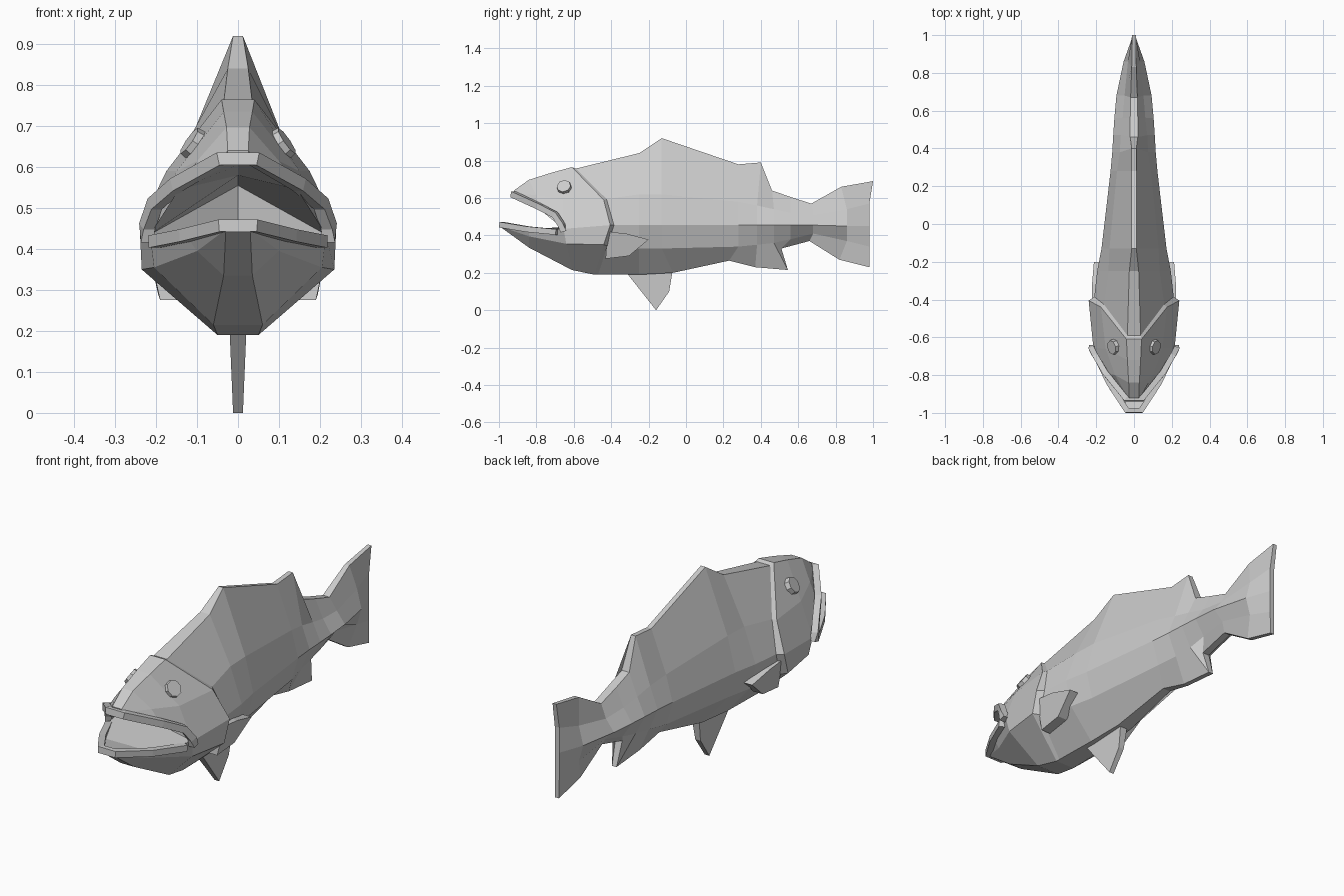
import bpy, bmesh, math
from mathutils import Vector

if "Cube" in bpy.data.objects:
    bpy.data.objects.remove(bpy.data.objects["Cube"])

grey = bpy.data.materials.new("stone grey")
grey.diffuse_color = (0.6, 0.6, 0.6, 1)
grey.use_nodes = True
grey.node_tree.nodes["Principled BSDF"].inputs["Base Color"].default_value = grey.diffuse_color


def finish(name, bm):
    """Weld, fix normals and store the mesh as a flat shaded object."""
    bmesh.ops.remove_doubles(bm, verts=bm.verts[:], dist=0.0005)
    bmesh.ops.recalc_face_normals(bm, faces=bm.faces[:])
    me = bpy.data.meshes.new(name)
    bm.to_mesh(me)
    bm.free()
    me.materials.append(grey)
    ob = bpy.data.objects.new(name, me)
    bpy.context.collection.objects.link(ob)
    return ob


def flip(p):
    return (-p[0], p[1], p[2])


def face(bm, pts):
    bm.faces.new([bm.verts.new(p) for p in pts])


def loft(bm, rows, closed=False):
    """Skin consecutive rows of points with quads."""
    for a, b in zip(rows, rows[1:]):
        n = len(a)
        for i in range(n if closed else n - 1):
            j = (i + 1) % n
            face(bm, (a[i], a[j], b[j], b[i]))


def both(half):
    """Right half row, ridge first, to a full row: left edge to right edge."""
    return [flip(p) for p in reversed(half)] + list(half)


bm = bmesh.new()

# Trunk sections: top y,z,w | side y | upper x,z | mid x,z | lower x,z | bottom y,z,w
trunk = [
    (-.25, .84, .025, -.25, .135, .62, .195, .455, .165, .33, -.25, .19, .045),
    (-.13, .92, .012, -.13, .13, .62, .172, .455, .14, .33, -.07, .20, .035),
    (.28, .78, .012, .28, .09, .58, .124, .455, .09, .34, .23, .265, .02),
    (.40, .79, .012, .38, .075, .56, .115, .455, .07, .35, .37, .23, .012),
    (.46, .64, .02, .47, .07, .54, .110, .455, .06, .36, .545, .215, .012),
    (.56, .605, .02, .56, .06, .52, .104, .455, .055, .38, .51, .33, .018),
    (.67, .57, .018, .68, .05, .51, .093, .455, .045, .41, .66, .37, .016),
    (.83, .66, .012, .86, .032, .54, .055, .45, .032, .37, .82, .27, .012),
    (1.0, .69, .010, .98, .012, .57, .012, .45, .012, .34, .98, .23, .010),
]
gill = [(.04, -.61, .765), (.175, -.44, .59), (.24, -.405, .455),
        (.235, -.44, .35), (.05, -.49, .19)]
collar = [(.035, -.59, .757), (.16, -.425, .595), (.21, -.385, .455),
          (.205, -.42, .345), (.05, -.47, .19)]
halves = [gill, collar]
for yt, zt, wt, ys, xu, zu, xm, zm, xl, zl, yb, zb, wb in trunk:
    halves.append([(wt, yt, zt), (xu, ys, zu), (xm, ys, zm), (xl, ys, zl), (wb, yb, zb)])
rings = [both(h) for h in halves]
loft(bm, rings, closed=True)

# Flat trailing edge of the tail
end = halves[-1]
for a, b in zip(end, end[1:]):
    face(bm, (a, b, flip(b), flip(a)))

# Upper head: ridge, brow, lip edge
corner = (.215, -.655, .435)
upper = [gill[:3],
         [(.035, -.72, .735), (.15, -.66, .59), corner],
         [(.028, -.84, .697), (.10, -.80, .615), (.145, -.79, .545)],
         [(.025, -.92, .64), (.032, -.92, .625), (.035, -.915, .605)]]
loft(bm, [both(h) for h in upper])
face(bm, (upper[3][0], upper[3][2], flip(upper[3][2]), flip(upper[3][0])))

# Lower jaw: keel, flank, lip edge
lower = [[gill[4], gill[3], gill[2]],
         [(.06, -.61, .215), (.205, -.64, .355), corner],
         [(.035, -.84, .335), (.10, -.84, .395), (.125, -.84, .43)],
         [(.03, -.985, .44), (.033, -.985, .445), (.035, -.985, .46)]]
loft(bm, [both(h) for h in lower])
face(bm, (lower[3][0], lower[3][2], flip(lower[3][2]), flip(lower[3][0])))

# Mouth lining: roof, floor and throat
roof_mid = [(0, -.5, .555), (0, -.78, .58), (0, -.915, .605)]
floor_mid = [(0, -.5, .46), (0, -.82, .42), (0, -.985, .46)]
for jaw, mids in ((upper, roof_mid), (lower, floor_mid)):
    loft(bm, [[flip(h[2]), m, h[2]] for h, m in zip(jaw[1:], mids)])
face(bm, (corner, roof_mid[0], floor_mid[0]))
face(bm, (flip(corner), floor_mid[0], roof_mid[0]))
finish("fish_body", bm)


def lip(name, half, wide, tall):
    """Sweep a rectangular section around the mouth."""
    path = [Vector(p) for p in both(half)]
    rows = []
    for i, p in enumerate(path):
        t = (path[min(i + 1, len(path) - 1)] - path[max(i - 1, 0)]).normalized()
        out = Vector((t.y, -t.x, 0)).normalized()
        up = out.cross(t).normalized()
        rows.append([tuple(p + out * wide * a + up * tall * b)
                     for a, b in ((-1, -1), (1, -1), (1, 1), (-1, 1))])
    bm = bmesh.new()
    loft(bm, rows, closed=True)
    face(bm, rows[0])
    face(bm, rows[-1])
    finish(name, bm)


lip("upper_lip", [(.04, -.925, .62), (.15, -.79, .557), (.203, -.70, .51),
                  (.222, -.665, .455), (.222, -.655, .42)], .015, .016)
lip("lower_lip", [(.037, -.987, .457), (.13, -.845, .433), (.205, -.69, .418)],
    .015, .015)


def slab(name, outer, inner):
    """Solid between two matching outlines."""
    bm = bmesh.new()
    loft(bm, [outer, inner], closed=True)
    face(bm, outer)
    face(bm, inner)
    finish(name, bm)


# Belly fin
belly = [(.02, -.31, .22), (.02, -.31, .19), (.012, -.16, 0),
         (.014, -.09, .10), (.02, -.07, .22)]
slab("belly_fin", belly, [flip(p) for p in belly])

# Side fins and eyes
fin = [(.222, -.42, .42), (.222, -.32, .41), (.212, -.20, .378),
       (.195, -.305, .29), (.19, -.43, .275)]
for side, s in (("right", 1), ("left", -1)):
    slab(side + "_side_fin", [(s * x, y, z) for x, y, z in fin],
         [(s * (x - .05), y, z) for x, y, z in fin])
    bm = bmesh.new()
    bmesh.ops.create_cone(bm, cap_ends=True, segments=8, radius1=.043,
                          radius2=.038, depth=.04)
    eye = finish(side + "_eye", bm)
    eye.location = (s * .103, -.65, .653)
    eye.rotation_euler = Vector((s * .82, -.19, .57)).to_track_quat('Z', 'Y').to_euler()
